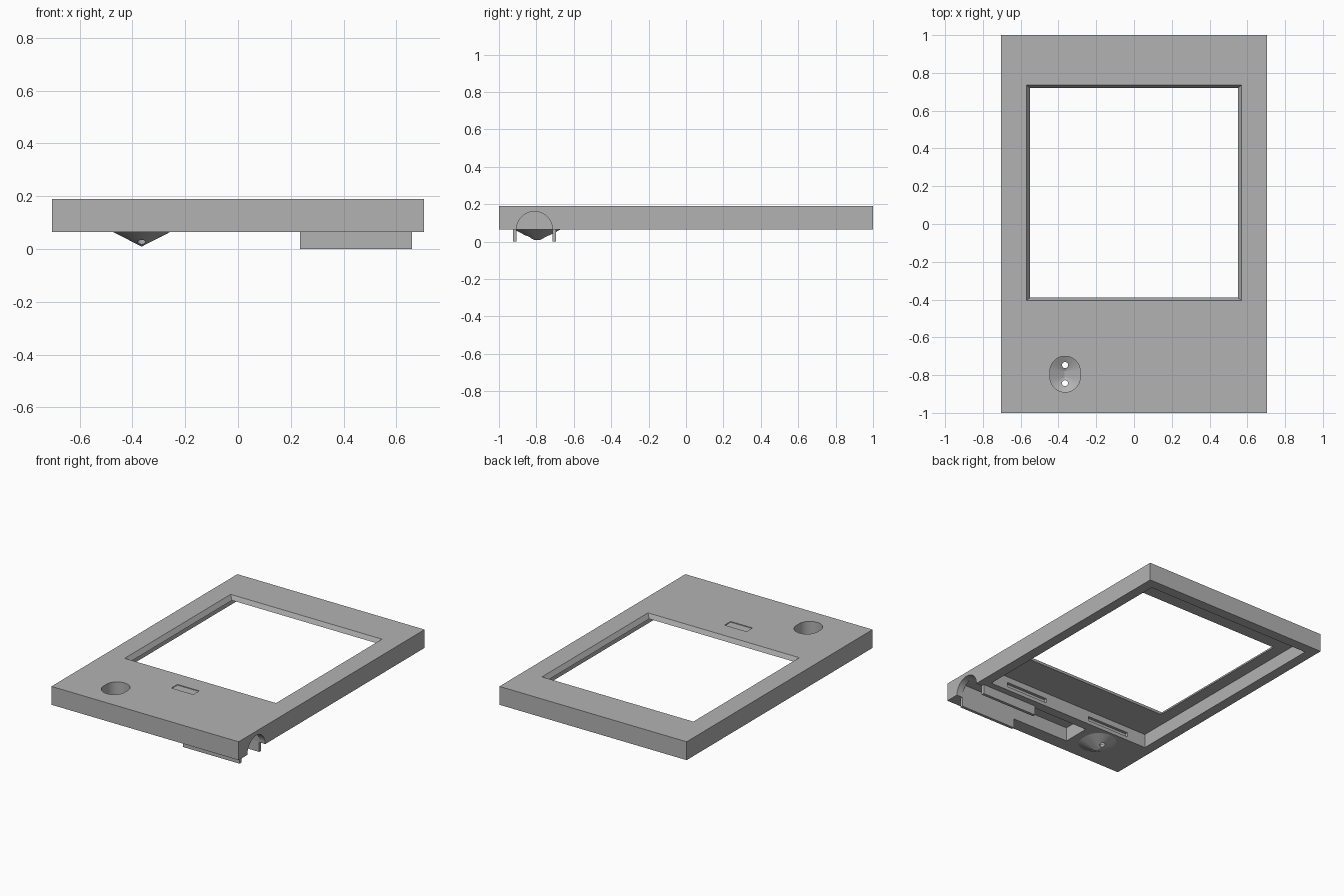
import bpy, bmesh
from math import cos, sin, pi

cube = bpy.data.objects.get("Cube")
if cube:
    bpy.data.objects.remove(cube, do_unlink=True)

grey = bpy.data.materials.new("light grey plastic")
grey.use_nodes = True
colour = (0.45, 0.45, 0.45, 1)
grey.diffuse_color = colour
grey.node_tree.nodes["Principled BSDF"].inputs["Base Color"].default_value = colour


def loft(name, rings):
    """Closed solid through a stack of rings with equal point counts."""
    bm = bmesh.new()
    loops = [[bm.verts.new(p) for p in ring] for ring in rings]
    n = len(loops[0])
    for low, high in zip(loops, loops[1:]):
        for i in range(n):
            j = (i + 1) % n
            bm.faces.new((low[i], low[j], high[j], high[i]))
    bm.faces.new(loops[0][::-1])
    bm.faces.new(loops[-1])
    bmesh.ops.recalc_face_normals(bm, faces=bm.faces)
    mesh = bpy.data.meshes.new(name)
    bm.to_mesh(mesh)
    bm.free()
    mesh.materials.append(grey)
    obj = bpy.data.objects.new(name, mesh)
    bpy.context.collection.objects.link(obj)
    return obj


def rect(x0, x1, y0, y1, z):
    return [(x0, y0, z), (x1, y0, z), (x1, y1, z), (x0, y1, z)]


def box(name, x0, x1, y0, y1, z0, z1):
    return loft(name, [rect(x0, x1, y0, y1, z) for z in (z0, z1)])


def stadium(r, z, half=0.015, cx=-0.365, cy=-0.795, n=24):
    """Circle stretched along y."""
    pts = []
    for i in range(2 * n):
        a = pi * (i + 0.5) / n
        pts.append((cx + r * cos(a), cy + r * sin(a) + (half if a < pi else -half), z))
    return pts


def combine(target, tool, operation="DIFFERENCE"):
    mod = target.modifiers.new("join", "BOOLEAN")
    mod.operation = operation
    mod.solver = "EXACT"
    mod.object = tool
    bpy.context.view_layer.objects.active = target
    bpy.ops.object.modifier_apply(modifier=mod.name)
    bpy.data.objects.remove(tool, do_unlink=True)


BOTTOM, INNER, TOP = 0.065, 0.16, 0.19

# Outer shell, hollowed from below
case = box("case", -0.705, 0.705, -1, 1, BOTTOM, TOP)
combine(case, box("hollow", -0.635, 0.635, -0.65, 0.93, 0, INNER))

# Screen opening with a sloped lip
combine(case, loft("screen_opening", [
    rect(-0.55, 0.55, -0.39, 0.72, 0.1),
    rect(-0.55, 0.55, -0.39, 0.72, INNER),
    rect(-0.57, 0.57, -0.405, 0.735, TOP),
    rect(-0.577, 0.577, -0.41, 0.74, 0.2)]))

# Shallow label inset
combine(case, box("label_inset", -0.085, 0.08, -0.595, -0.53, TOP - 0.005, 0.25))

# Slots in the wall between hollow and channel
for x0 in (-0.49, 0.18):
    combine(case, box("wall_slot", x0, x0 + 0.32, -0.67, -0.6, 0.09, 0.12))

# Channel underneath, with an arched mouth in the side wall
combine(case, box("channel", -0.2, 0.66, -0.905, -0.715, 0, INNER))
arch = [[(x, -0.81 + 0.096 * cos(pi * i / 24), BOTTOM + 0.096 * sin(pi * i / 24))
         for i in range(25)] + [(x, -0.906, 0), (x, -0.714, 0)] for x in (0.64, 0.8)]
combine(case, loft("arched_mouth", arch))

# Funnel: cone below, round well above, two drain holes
combine(case, loft("funnel", [stadium(0.002, 0.01), stadium(0.11, BOTTOM),
                              stadium(0.11, 0.08)]), "UNION")
combine(case, loft("well", [stadium(0.002, 0.03), stadium(0.08, 0.07),
                            stadium(0.08, 0.25)]))
for side in (-1, 1):
    y = -0.795 + side * 0.048
    combine(case, loft("drain_hole", [stadium(0.016, z, 0, cy=y, n=10)
                                      for z in (-0.05, 0.1)]))

# Hanging guide plates beside the channel
box("front_guide_plate", 0.235, 0.66, -0.925, -0.905, 0, 0.07)
box("back_guide_plate", 0.235, 0.66, -0.715, -0.695, 0, 0.07)

# Smooth the round surfaces, keep the edges sharp
bpy.ops.object.select_all(action="DESELECT")
case.select_set(True)
bpy.context.view_layer.objects.active = case
bpy.ops.object.shade_smooth_by_angle(angle=0.45)
